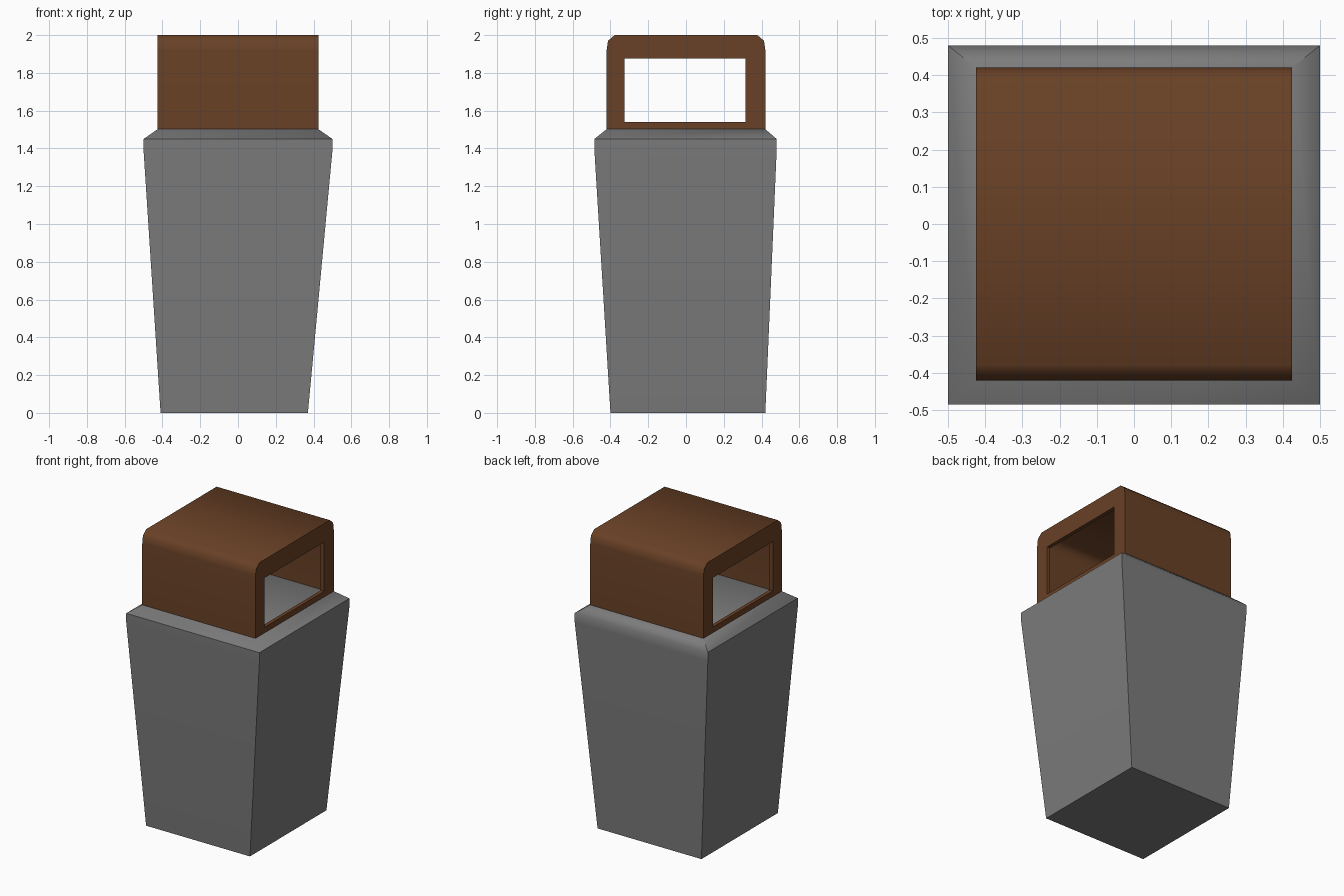
import bpy, bmesh, math

if "Cube" in bpy.data.objects:
    bpy.data.objects.remove(bpy.data.objects["Cube"])


def material(name, rgb):
    m = bpy.data.materials.new(name)
    m.diffuse_color = (*rgb, 1)
    m.use_nodes = True
    m.node_tree.nodes["Principled BSDF"].inputs["Base Color"].default_value = m.diffuse_color
    return m


GREY = material("stone grey", (0.2, 0.2, 0.2))
BROWN = material("dark brown", (0.14, 0.052, 0.019))


def loft(name, rings, mat):
    """Closed solid through rings that have equal point counts."""
    bm = bmesh.new()
    loops = [[bm.verts.new(p) for p in ring] for ring in rings]
    n = len(loops[0])
    for a, b in zip(loops, loops[1:]):
        for i in range(n):
            j = (i + 1) % n
            bm.faces.new((a[i], a[j], b[j], b[i]))
    bm.faces.new(loops[0])
    bm.faces.new(loops[-1])
    bmesh.ops.recalc_face_normals(bm, faces=bm.faces)
    me = bpy.data.meshes.new(name)
    bm.to_mesh(me)
    bm.free()
    me.materials.append(mat)
    ob = bpy.data.objects.new(name, me)
    bpy.context.collection.objects.link(ob)
    return ob


def prism(name, profile, half, mat):
    """Extrude a (y, z) profile along x."""
    return loft(name, [[(x, y, z) for y, z in profile] for x in (-half, half)], mat)


def activate(ob):
    bpy.ops.object.select_all(action='DESELECT')
    ob.select_set(True)
    bpy.context.view_layer.objects.active = ob


def cut(ob, cutter):
    activate(ob)
    mod = ob.modifiers.new("cut", 'BOOLEAN')
    mod.operation = 'DIFFERENCE'
    mod.solver = 'EXACT'
    mod.object = cutter
    bpy.ops.object.modifier_apply(modifier=mod.name)
    bpy.data.objects.remove(cutter)


# Tapered, slightly lopsided body: z, x range, y range
sections = [(0, -.41, .37, -.40, .42), (1.39, -.50, .50, -.485, .48),
            (1.45, -.50, .50, -.485, .48), (1.502, -.425, .425, -.42, .42)]
body = loft("body", [[(a, c, z), (b, c, z), (b, d, z), (a, d, z)]
                     for z, a, b, c, d in sections], GREY)


# Hollow hood with chamfered top edges
def hood_profile(w, bottom, top):
    half = [(w, bottom), (w, top - .08), (w - .007, top - .03), (w - .042, top)]
    return half + [(-y, z) for y, z in reversed(half)]


hood = prism("hood", hood_profile(.42, 1.5, 2.0), .425, BROWN)
cut(hood, prism("hollow", hood_profile(.395, 1.45, 1.975), .40, BROWN))
# Window through both ends, leaving thin frames
cut(hood, prism("window", [(-.325, 1.54), (.315, 1.54), (.315, 1.875), (-.325, 1.875)], .6, BROWN))

for ob in (body, hood):
    activate(ob)
    bpy.ops.object.shade_smooth_by_angle(angle=math.radians(51))
